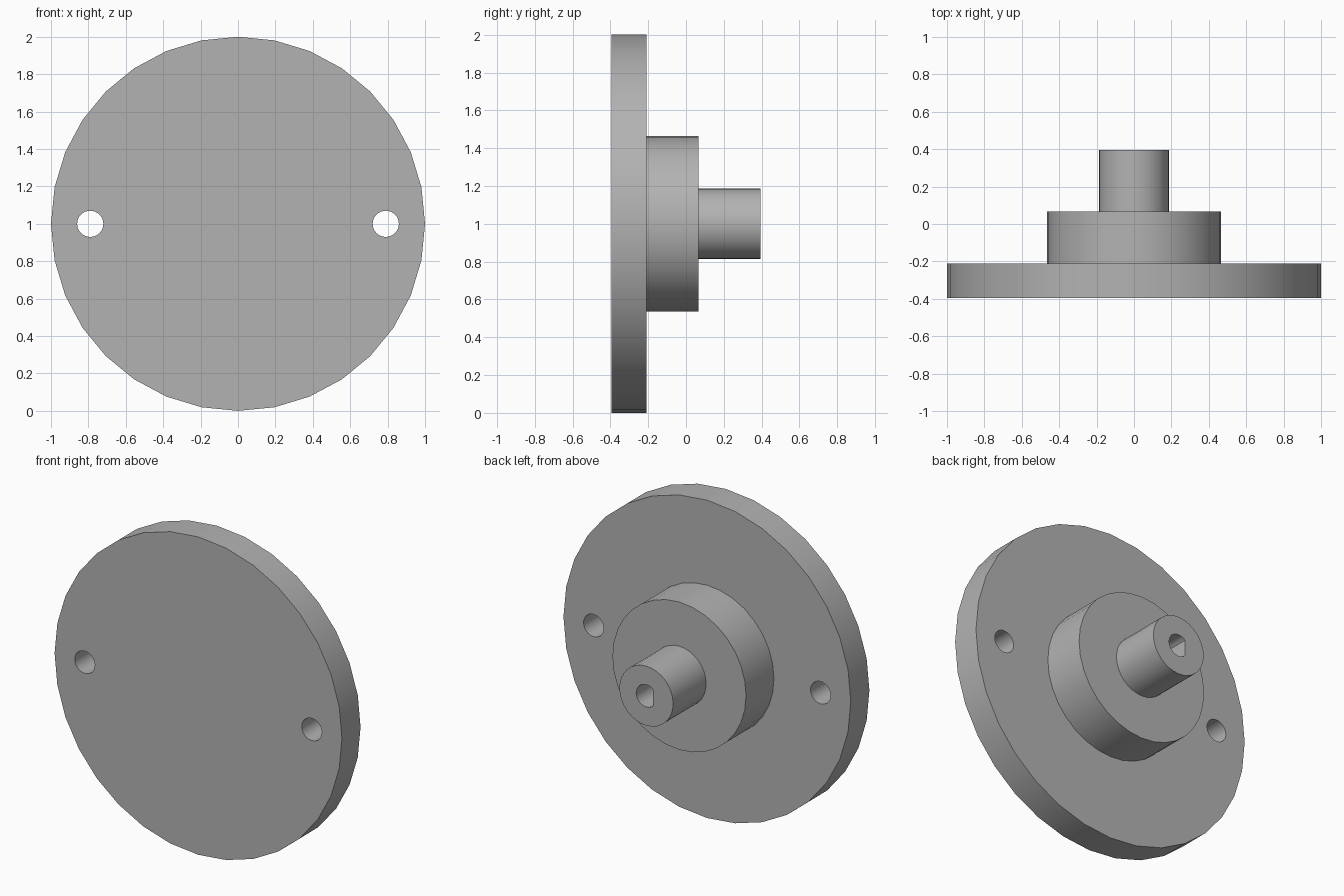
import bpy
import math
from mathutils import Matrix

cube = bpy.data.objects.get("Cube")
if cube:
    bpy.data.objects.remove(cube, do_unlink=True)

AXIS_Z = 1.0    # height of the turning axis
SEGMENTS = 32

grey = bpy.data.materials.new("plain grey")
grey.use_nodes = True
colour = (0.45, 0.45, 0.45, 1)
grey.diffuse_color = colour
grey.node_tree.nodes["Principled BSDF"].inputs["Base Color"].default_value = colour


def cylinder(name, radius, y0, y1, x=0.0):
    """Cylinder lying along y, with a vertex on the x axis."""
    bpy.ops.mesh.primitive_cylinder_add(vertices=SEGMENTS, radius=radius, depth=y1 - y0)
    obj = bpy.context.object
    obj.name = name
    obj.data.transform(Matrix.Rotation(math.radians(90), 4, "X"))
    obj.location = (x, (y0 + y1) / 2, AXIS_Z)
    obj.data.materials.append(grey)
    return obj


def cut(obj, cutter):
    """Subtract the cutter from the object and discard the cutter."""
    bpy.ops.object.select_all(action="DESELECT")
    obj.select_set(True)
    bpy.context.view_layer.objects.active = obj
    mod = obj.modifiers.new("cut", "BOOLEAN")
    mod.operation = "DIFFERENCE"
    mod.solver = "EXACT"
    mod.object = cutter
    bpy.ops.object.modifier_apply(modifier=mod.name)
    bpy.data.objects.remove(cutter, do_unlink=True)


# Stepped body: wide flange, hub and shaft
flange = cylinder("flange", 1.0, -0.395, -0.21)
hub = cylinder("hub", 0.465, -0.21, 0.067)
shaft = cylinder("shaft", 0.187, 0.067, 0.395)

# Two bolt holes through the flange
for side in (-1, 1):
    cut(flange, cylinder("hole_cutter", 0.07, -0.6, 0.0, side * 0.79))

# D-shaped bore: flatten the -x side of a round cutter
bore = cylinder("bore_cutter", 0.07, -0.1, 0.6)
for v in bore.data.vertices:
    v.co.x = max(v.co.x, -0.047)
cut(shaft, bore)

# Smooth round walls, crisp rims
for obj in (flange, hub, shaft):
    bpy.ops.object.select_all(action="DESELECT")
    obj.select_set(True)
    bpy.context.view_layer.objects.active = obj
    bpy.ops.object.shade_smooth_by_angle(angle=math.radians(30))
